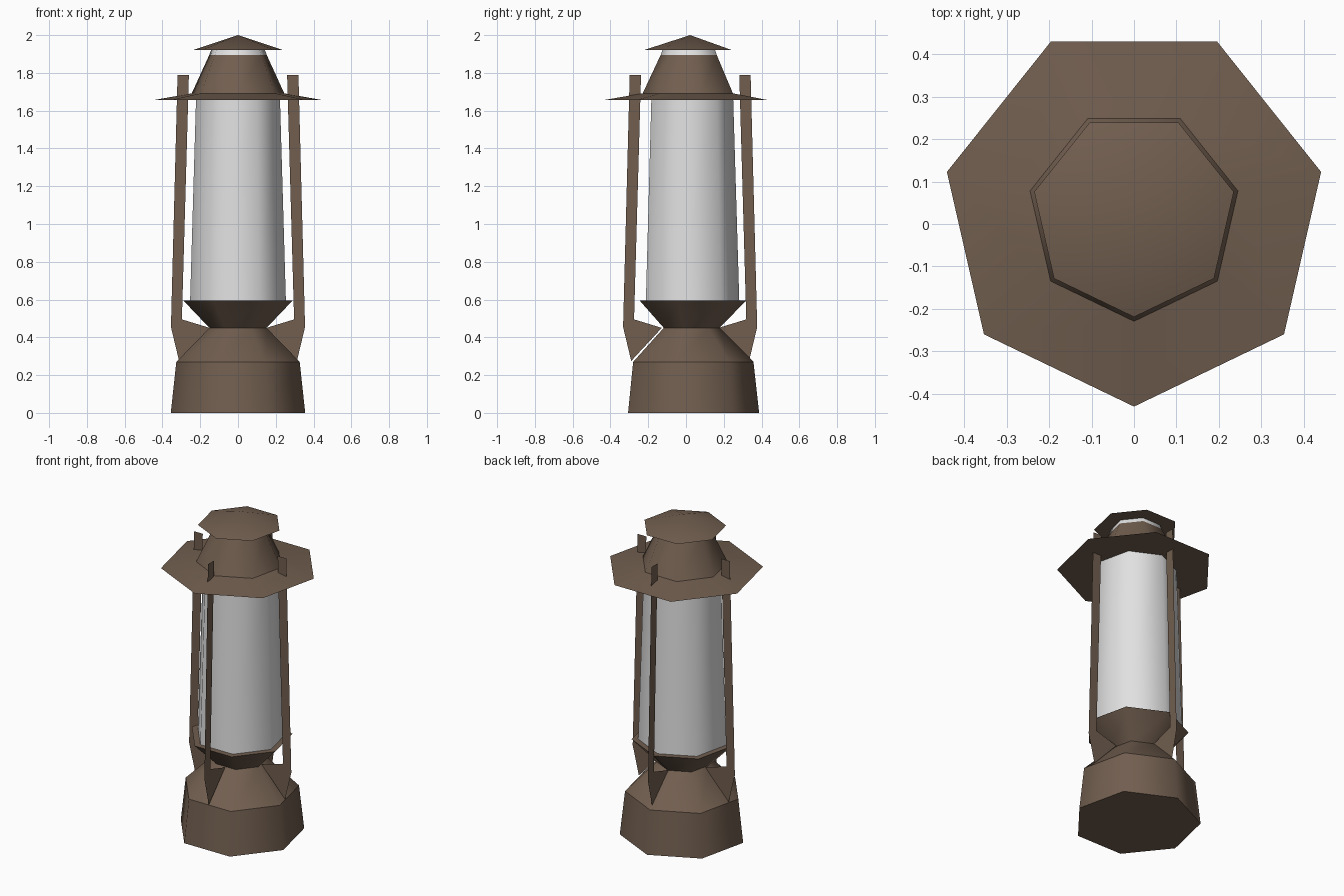
import bpy, bmesh, math

if "Cube" in bpy.data.objects:
    bpy.data.objects.remove(bpy.data.objects["Cube"])

SIDES = 7
CY = 0.022            # y of the lantern axis
FRONT, BACK = -math.pi / 2, math.pi / 2   # direction of the heptagon's corner


def material(name, rgb):
    m = bpy.data.materials.new(name)
    m.diffuse_color = (*rgb, 1)
    m.use_nodes = True
    m.node_tree.nodes["Principled BSDF"].inputs["Base Color"].default_value = m.diffuse_color
    return m


brown = material("brown metal", (0.165, 0.112, 0.078))
white = material("white glass", (0.75, 0.75, 0.75))


def finish(bm, name, mat):
    me = bpy.data.meshes.new(name)
    bm.to_mesh(me)
    bm.free()
    ob = bpy.data.objects.new(name, me)
    bpy.context.collection.objects.link(ob)
    me.materials.append(mat)
    return ob


def ring(bm, r, z, corner):
    return [bm.verts.new((r * math.cos(corner + i * math.tau / SIDES),
                          CY + r * math.sin(corner + i * math.tau / SIDES), z))
            for i in range(SIDES)]


def turned(name, profile, corner, mat):
    """Heptagonal bands; smooth around, sharp between bands (rings not shared)."""
    bm = bmesh.new()
    for (r0, z0), (r1, z1) in zip(profile, profile[1:]):
        lo = ring(bm, r0, z0, corner) if r0 else None
        hi = ring(bm, r1, z1, corner) if r1 else None
        tip = None if lo and hi else bm.verts.new((0, CY, z1 if lo else z0))
        flat = z0 == z1
        if flat and tip:
            f = bm.faces.new(lo) if lo else bm.faces.new(hi[::-1])
            bm.verts.remove(tip)
            continue
        for i in range(SIDES):
            j = (i + 1) % SIDES
            if lo and hi:
                f = bm.faces.new((lo[i], lo[j], hi[j], hi[i]))
            elif lo:
                f = bm.faces.new((lo[i], lo[j], tip))
            else:
                f = bm.faces.new((tip, hi[j], hi[i]))
            f.smooth = not flat
    return finish(bm, name, mat)


# Base with sloping shoulder, then the cup flaring out under the glass
turned("base", [(0, 0), (0.365, 0), (0.335, 0.27), (0.155, 0.45)], BACK, brown)
turned("glass_cup", [(0.155, 0.45), (0.297, 0.595), (0, 0.595)], BACK, brown)

# Glass chimney
turned("glass", [(0.26, 0.595), (0.228, 1.66)], BACK, white)

# Wide brim, neck, pale vent band and cap
turned("brim", [(0, 1.657), (0.452, 1.657), (0.25, 1.692)], FRONT, brown)
turned("neck", [(0.252, 1.69), (0.156, 1.895)], FRONT, brown)
turned("vent_band", [(0.156, 1.895), (0.146, 1.922)], FRONT, white)
turned("cap", [(0, 1.922), (0.241, 1.922), (0, 2.0)], FRONT, brown)

# Four thin upright plates around the lantern
STRUT = [(0.26, 1.79), (0.297, 0.495), (0.15, 0.45), (0.312, 0.275),
         (0.355, 0.455), (0.32, 1.79)]
for k, side in enumerate(("right", "back", "left", "front")):
    c, s = round(math.cos(k * math.pi / 2)), round(math.sin(k * math.pi / 2))
    bm = bmesh.new()
    bm.faces.new([bm.verts.new((x * c, CY + x * s, z)) for x, z in STRUT])
    finish(bm, side + "_strut", brown)
